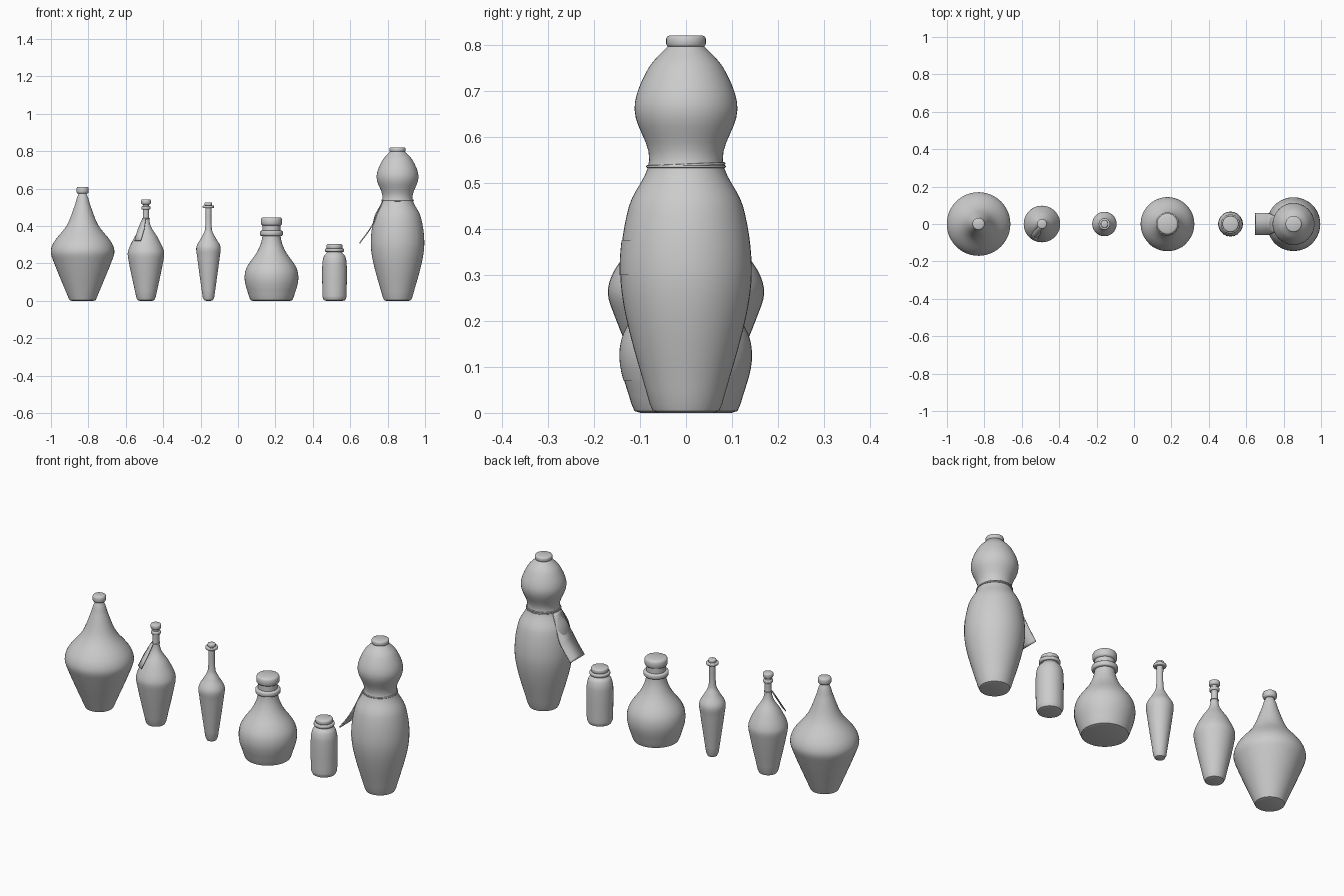
import bpy, bmesh, math
from mathutils import Vector

if "Cube" in bpy.data.objects:
    bpy.data.objects.remove(bpy.data.objects["Cube"])

SEG = 48


def make_object(name, verts, faces):
    mesh = bpy.data.meshes.new(name)
    mesh.from_pydata(verts, [], faces)
    bm = bmesh.new()
    bm.from_mesh(mesh)
    bmesh.ops.recalc_face_normals(bm, faces=bm.faces)
    bm.to_mesh(mesh)
    bm.free()
    ob = bpy.data.objects.new(name, mesh)
    bpy.context.collection.objects.link(ob)
    bpy.ops.object.select_all(action='DESELECT')
    ob.select_set(True)
    bpy.context.view_layer.objects.active = ob
    bpy.ops.object.shade_smooth_by_angle(angle=math.radians(40))
    return ob


def smooth(pts, n=6):
    # rounded curve through a few points; tangents scale with segment length
    p = [Vector(q) for q in pts]
    last = len(p) - 1
    tan = [(p[min(i + 1, last)] - p[max(i - 1, 0)]).normalized() for i in range(last + 1)]
    out = []
    for i in range(last):
        length = (p[i + 1] - p[i]).length
        for k in range(n):
            t = k / n
            u = 1 - t
            out.append(p[i] * (u * u * (1 + 2 * t)) + p[i + 1] * (t * t * (3 - 2 * t))
                       + (tan[i] * u - tan[i + 1] * t) * (t * u * length))
    return out + [p[-1]]


def grid_faces(rows, cols, wrap=False):
    w = cols if wrap else cols + 1
    return [(i * w + j, i * w + (j + 1) % w, (i + 1) * w + (j + 1) % w, (i + 1) * w + j)
            for i in range(rows) for j in range(cols)]


def lathe(name, x, profile):
    verts = [(x + r * math.cos(math.tau * j / SEG), r * math.sin(math.tau * j / SEG), z)
             for r, z in profile for j in range(SEG)]
    faces = grid_faces(len(profile) - 1, SEG, True)
    faces += [tuple(range(SEG)), tuple(range(len(verts) - SEG, len(verts)))]
    return make_object(name, verts, faces)


def disc(name, x, r, z0, z1):
    # short cylinder with rounded rims
    b = (z1 - z0) * 0.25
    half = [(r - b, z0), (r - b / 3, z0 + b / 3), (r, z0 + b)]
    lathe(name, x, half + [(q, z0 + z1 - z) for q, z in reversed(half)])


def bottle(kind, x, base, body, stopper, lip=None):
    # rounded foot, smooth body, then neck lip and stopper
    profile = [Vector((base - .02, 0)), Vector((base - .007, .004))] + smooth([(base, .02)] + body)
    lathe(kind + "_bottle", x, profile)
    disc(kind + "_stopper", x, *stopper)
    if lip:
        disc(kind + "_lip", x, *lip)
    return profile


def radius_at(profile, z):
    for a, b in zip(profile, profile[1:]):
        if a[1] <= z <= b[1]:
            return a[0] + (b[0] - a[0]) * (z - a[1]) / (b[1] - a[1])


def label(name, x, profile, z0, z1, half, rows=8, cols=16):
    # paper patch hugging the front of a bottle
    verts = []
    for i in range(rows + 1):
        z = z0 + (z1 - z0) * i / rows
        r = radius_at(profile, z) + 0.0015
        for j in range(cols + 1):
            a = math.radians(half * (2 * j / cols - 1) - 90)
            verts.append((x + r * math.cos(a), r * math.sin(a), z))
    make_object(name, verts, grid_faces(rows, cols))


def strip(name, path, side, w0, w1, thick):
    # hanging tag swept down a path, half width going from w0 to w1
    verts = []
    for i, p in enumerate(path):
        w = w0 + (w1 - w0) * min(1, 2 * i / (len(path) - 1))
        verts += [p - side * w, p + side * w]
    ob = make_object(name, verts, grid_faces(len(path) - 1, 1))
    m = ob.modifiers.new("thickness", 'SOLIDIFY')
    m.thickness, m.offset = thick, 0


def ring(name, x, z, radius, thick, tilt=0):
    bpy.ops.mesh.primitive_torus_add(location=(x, 0, z), rotation=(tilt, 0, 0), major_radius=radius,
                                     minor_radius=thick, major_segments=SEG, minor_segments=8)
    bpy.context.object.name = name
    bpy.ops.object.shade_smooth_by_angle(angle=math.radians(60))


# The six bottles, left to right
bottle("flared", -.831, .077,
       [(.157, .215), (.17, .265), (.153, .315), (.084, .405), (.042, .51), (.03, .55), (.02, .575)],
       (.033, .573, .61), (.024, .558, .568))
bottle("wine", -.492, .052, [(.094, .22), (.096, .265), (.065, .335), (.022, .41), (.017, .525)],
       (.026, .516, .543), (.024, .488, .506))
bottle("slim", -.158, .031, [(.061, .24), (.064, .29), (.038, .338), (.019, .38), (.016, .5)],
       (.02, .508, .526), (.031, .496, .51))
round_body = bottle("round", .179, .119, [(.143, .11), (.134, .175), (.075, .265), (.051, .33), (.047, .42)],
                    (.057, .402, .447), (.062, .348, .375))
small_body = bottle("small", .516, .064, [(.065, .05), (.065, .2), (.056, .24), (.039, .262), (.039, .285)],
                    (.043, .278, .303), (.051, .262, .28))
gourd_body = bottle("gourd", .853, .079,
                    [(.131, .21), (.143, .32), (.124, .45), (.08, .55), (.112, .66), (.083, .748), (.037, .8)],
                    (.043, .796, .821))

# Paper labels
label("round_label", .179, round_body, .07, .21, 45)
label("small_label", .516, small_body, .08, .19, 50)
label("gourd_label", .853, gourd_body, .3, .375, 48)

# Cord around the gourd waist and its broad hanging tag
ring("gourd_cord_lower", .853, .536, .084, .003)
ring("gourd_cord_upper", .853, .539, .083, .003, math.radians(2.5))
strip("gourd_tag", smooth([(.772, 0, .532), (.715, 0, .4), (.65, 0, .308)], 10),
      Vector((0, 1, 0)), .035, .059, .006)

# Wine bottle neck loop and slanted tag
ring("wine_tag_loop", -.492, .44, .019, .002)
out = Vector((-.5, -.86, 0))
top = Vector((-.492, 0, .442))
strip("wine_tag", [top + out * (.018 + .07 * t / 4) - Vector((0, 0, .03 * t)) for t in range(5)],
      Vector((.86, -.5, 0)), .01, .02, .003)
